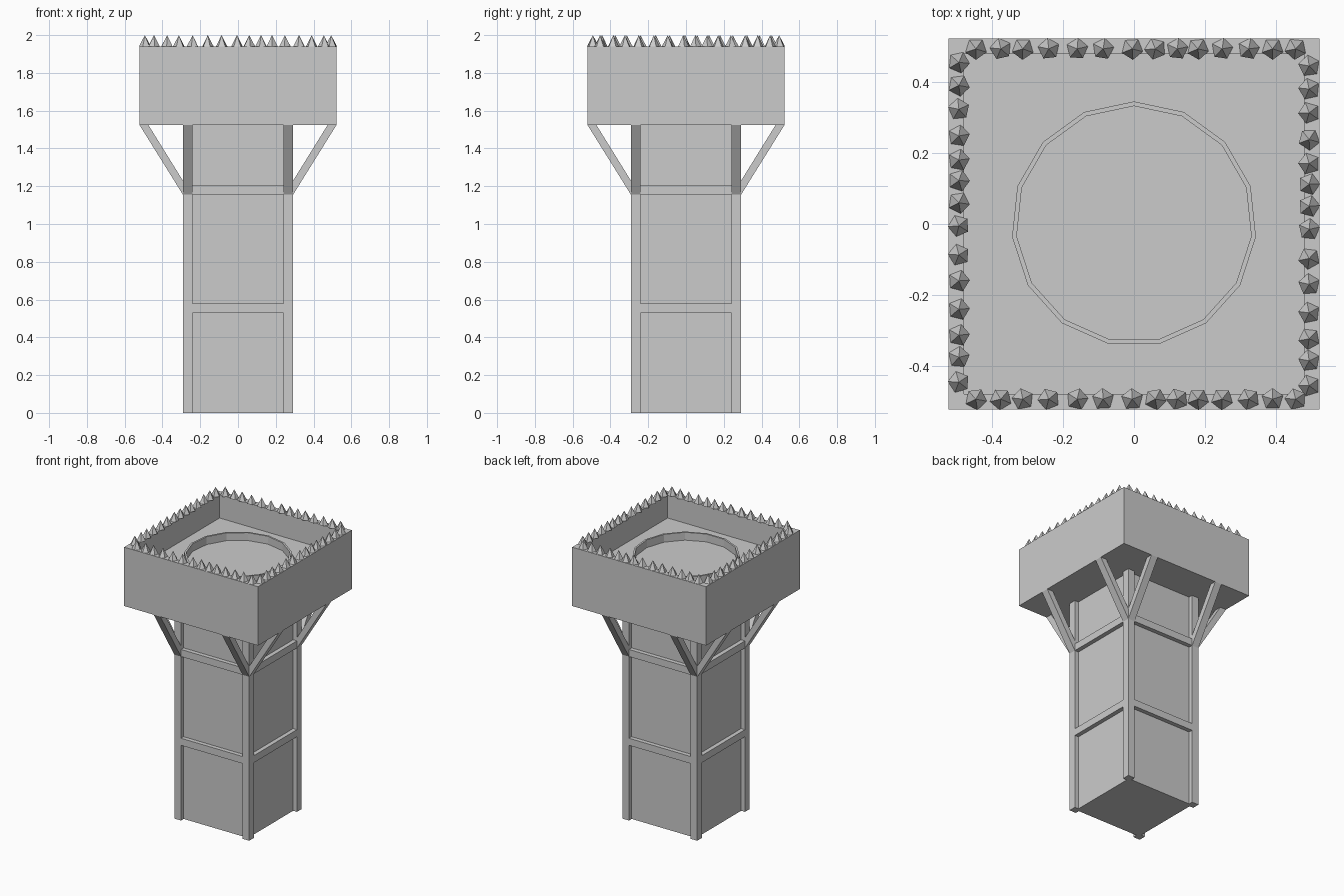
import bpy, bmesh, math, random
from mathutils import Matrix, Vector

if "Cube" in bpy.data.objects:
    bpy.data.objects.remove(bpy.data.objects["Cube"])

random.seed(4)
POST_IN, POST_OUT = 0.24, 0.292
DECK, RIM, BASE, FLOOR = 0.522, 1.94, 1.525, 1.775


def finish(name, bm):
    bmesh.ops.recalc_face_normals(bm, faces=bm.faces)
    mesh = bpy.data.meshes.new(name)
    bm.to_mesh(mesh)
    bm.free()
    obj = bpy.data.objects.new(name, mesh)
    bpy.context.collection.objects.link(obj)
    return obj


def add_box(bm, lo, hi, turn=0):
    lo, hi = Vector(lo), Vector(hi)
    m = (Matrix.Rotation(turn, 4, 'Z') @ Matrix.Translation((lo + hi) / 2)
         @ Matrix.Diagonal((*(hi - lo), 1)))
    bmesh.ops.create_cube(bm, size=1, matrix=m)


quarter_turns = [i * math.pi / 2 for i in range(4)]

# Tower shaft
bm = bmesh.new()
add_box(bm, (-0.262, -0.262, 0), (0.262, 0.262, BASE))
finish("tower_shaft", bm)

# Corner posts
bm = bmesh.new()
for a in quarter_turns:
    add_box(bm, (POST_IN, POST_IN, 0), (POST_OUT, POST_OUT, BASE), a)
finish("corner_posts", bm)

# Horizontal beams flush with the posts
for name, z in (("lower_beams", 0.53), ("upper_beams", 1.156)):
    bm = bmesh.new()
    for a in quarter_turns:
        add_box(bm, (-POST_IN, -POST_OUT, z), (POST_IN, -POST_IN, z + 0.05), a)
    finish(name, bm)

# Diagonal braces: a slanted profile, two per side
bm = bmesh.new()
profile = [(POST_OUT, 1.156), (DECK, BASE), (0.475, BASE), (POST_OUT, 1.23)]
for a in quarter_turns:
    rot = Matrix.Rotation(a, 3, 'Z')
    for x in (-POST_OUT, POST_IN):
        face = bm.faces.new([bm.verts.new(rot @ Vector((x, -d, z))) for d, z in profile])
        ext = bmesh.ops.extrude_face_region(bm, geom=[face], use_keep_orig=True)
        moved = [g for g in ext["geom"] if isinstance(g, bmesh.types.BMVert)]
        bmesh.ops.translate(bm, verts=moved, vec=rot @ Vector((POST_OUT - POST_IN, 0, 0)))
finish("diagonal_braces", bm)

# Platform: box with the top inset and sunk to form the parapet
bm = bmesh.new()
add_box(bm, (-DECK, -DECK, BASE), (DECK, DECK, RIM))
bm.normal_update()
top = max(bm.faces, key=lambda f: f.calc_center_median().z)
bmesh.ops.inset_region(bm, faces=[top], thickness=0.061)
ext = bmesh.ops.extrude_face_region(bm, geom=[top])
moved = [g for g in ext["geom"] if isinstance(g, bmesh.types.BMVert)]
bmesh.ops.translate(bm, verts=moved, vec=(0, 0, FLOOR - RIM))
if top.is_valid:
    bm.faces.remove(top)
finish("platform", bm)

# Fifteen-sided ring on the platform floor
bm = bmesh.new()
n = 15
loops = []
for r, z in ((0.345, FLOOR), (0.345, 1.83), (0.332, 1.83), (0.332, FLOOR)):
    loops.append([bm.verts.new((r * math.sin(2 * math.pi * i / n),
                                r * math.cos(2 * math.pi * i / n), z)) for i in range(n)])
for k in range(4):
    a, b = loops[k], loops[(k + 1) % 4]
    for i in range(n):
        j = (i + 1) % n
        bm.faces.new((a[i], a[j], b[j], b[i]))
finish("floor_ring", bm)

# Five-sided spikes along the parapet
spots = [-.45, -.38, -.318, -.245, -.165, -.092, -.01, .055,
         .117, .175, .243, .318, .385, .45]
bm = bmesh.new()
for dx, dy, nudge in ((1, 0, -1), (-1, 0, 1), (0, 1, 1), (0, -1, 1)):
    for s in spots:
        # rows on front/back run along x, rows on the sides run along y
        s += 0.005 * nudge
        pos = (dx * 0.493, s, 1.97) if dx else (s, dy * 0.493, 1.97)
        m = Matrix.Translation(pos) @ Matrix.Rotation(random.uniform(0, 1.26), 4, 'Z')
        bmesh.ops.create_cone(bm, cap_ends=True, segments=5, radius1=0.031,
                              radius2=0, depth=0.06, matrix=m)
bmesh.ops.remove_doubles(bm, verts=bm.verts, dist=1e-5)
finish("parapet_spikes", bm)
